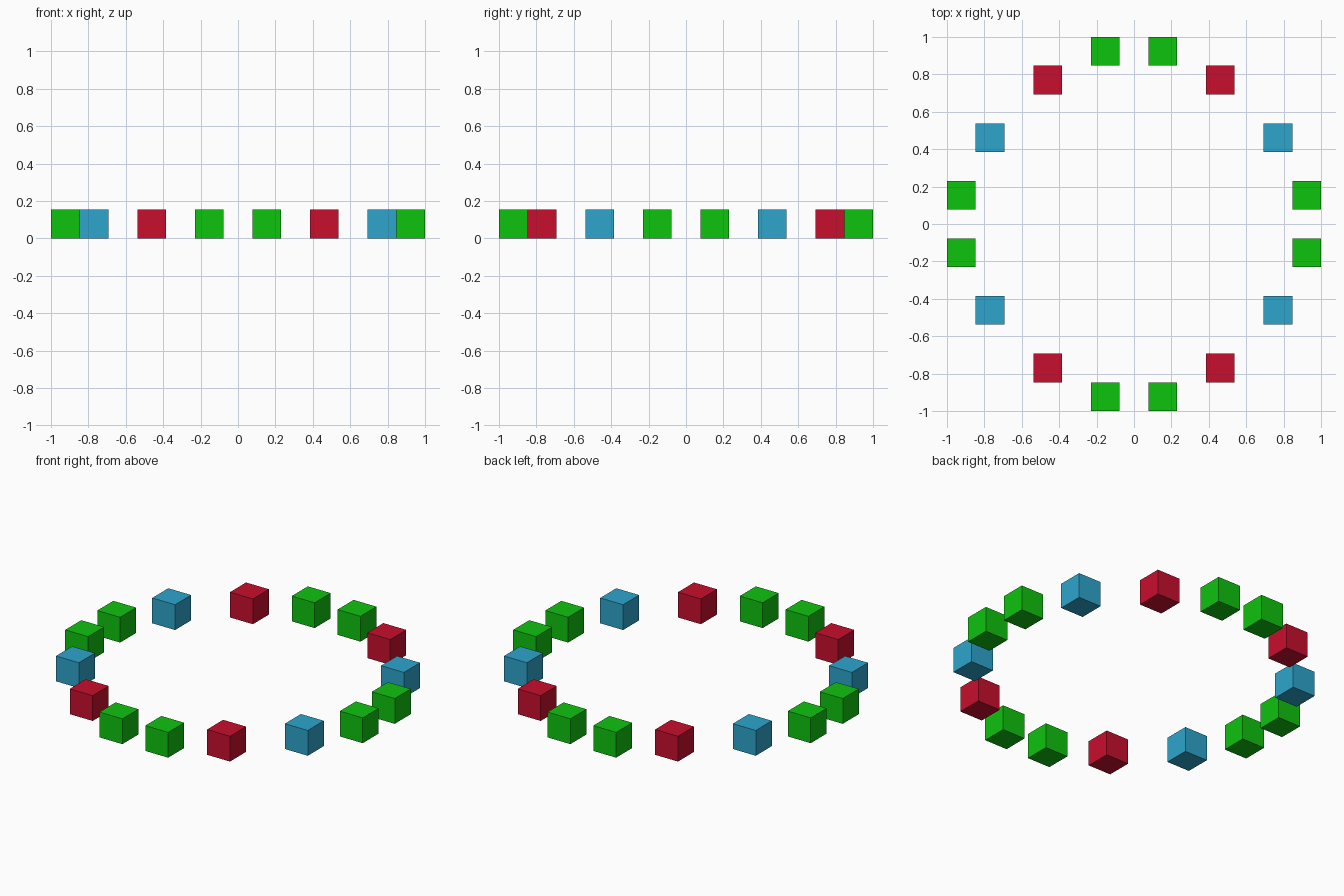
import bpy

if "Cube" in bpy.data.objects:
    bpy.data.objects.remove(bpy.data.objects["Cube"])

CELL = 2 / 13  # the model sits on a grid of 13 cells


def material(name, rgb):
    mat = bpy.data.materials.new(name)
    mat.diffuse_color = (*rgb, 1)
    mat.use_nodes = True
    mat.node_tree.nodes["Principled BSDF"].inputs["Base Color"].default_value = mat.diffuse_color
    return mat


green = material("green", (0.546, 0.0048, 0.0048)[1:2] + (0.546, 0.0048))
red = material("red", (0.578, 0.0048, 0.026))
blue = material("blue", (0.026, 0.376, 0.604))


def block(name, x, y, mat):
    bpy.ops.mesh.primitive_cube_add(size=CELL, location=(x * CELL, y * CELL, CELL / 2))
    obj = bpy.context.object
    obj.name = name
    obj.data.materials.append(mat)


# One quarter of the ring, in cell units, mirrored into all four quadrants
quarter = [
    ("green_end_block", 1, 6, green),
    ("red_block", 3, 5, red),
    ("blue_block", 5, 3, blue),
    ("green_side_block", 6, 1, green),
]
for name, x, y, mat in quarter:
    for sx, side in ((-1, "left"), (1, "right")):
        for sy, end in ((-1, "front"), (1, "back")):
            block(f"{name}_{end}_{side}", sx * x, sy * y, mat)
